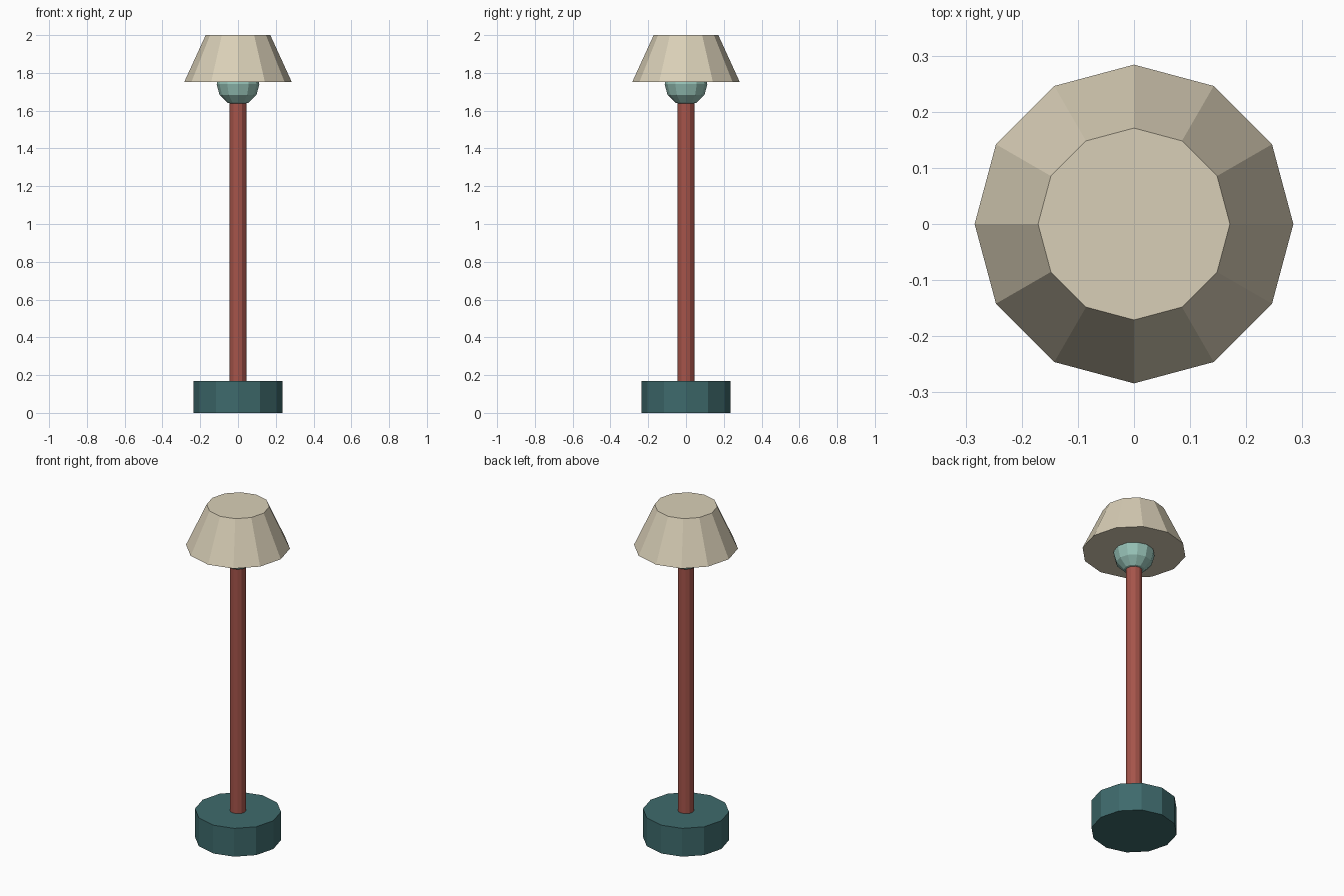
import bpy

cube = bpy.data.objects.get("Cube")
if cube:
    bpy.data.objects.remove(cube, do_unlink=True)

SIDES = 12


def material(name, rgb):
    """Flat material from an 8-bit display colour, stored as linear values."""
    linear = [((c / 255 + 0.055) / 1.055) ** 2.4 for c in rgb] + [1.0]
    mat = bpy.data.materials.new(name)
    mat.use_nodes = True
    mat.diffuse_color = linear
    mat.node_tree.nodes["Principled BSDF"].inputs["Base Color"].default_value = linear
    return mat


def finish(name, mat):
    """Name and colour the new part, with a corner of the polygon on +x."""
    obj = bpy.context.object
    obj.name = obj.data.name = name
    obj.data.materials.append(mat)
    return obj


def drum(name, bottom_radius, top_radius, bottom, top, mat):
    bpy.ops.mesh.primitive_cone_add(
        vertices=SIDES, radius1=bottom_radius, radius2=top_radius,
        depth=top - bottom, location=(0, 0, (bottom + top) / 2))
    return finish(name, mat)


dark_teal = material("dark teal", (62, 106, 108))
brick_red = material("brick red", (165, 84, 74))
pale_teal = material("pale teal", (150, 193, 182))
cream = material("cream", (217, 207, 183))

# Weighted foot and pole
drum("base", 0.235, 0.235, 0.0, 0.17, dark_teal)
drum("pole", 0.045, 0.045, 0.17, 1.66, brick_red)

# Faceted bulb, half sunk into the shade
bpy.ops.mesh.primitive_uv_sphere_add(
    segments=SIDES, ring_count=6, radius=0.113, location=(0, 0, 1.74))
finish("bulb", pale_teal)

# Closed tapered shade
drum("shade", 0.284, 0.171, 1.753, 2.0, cream)
